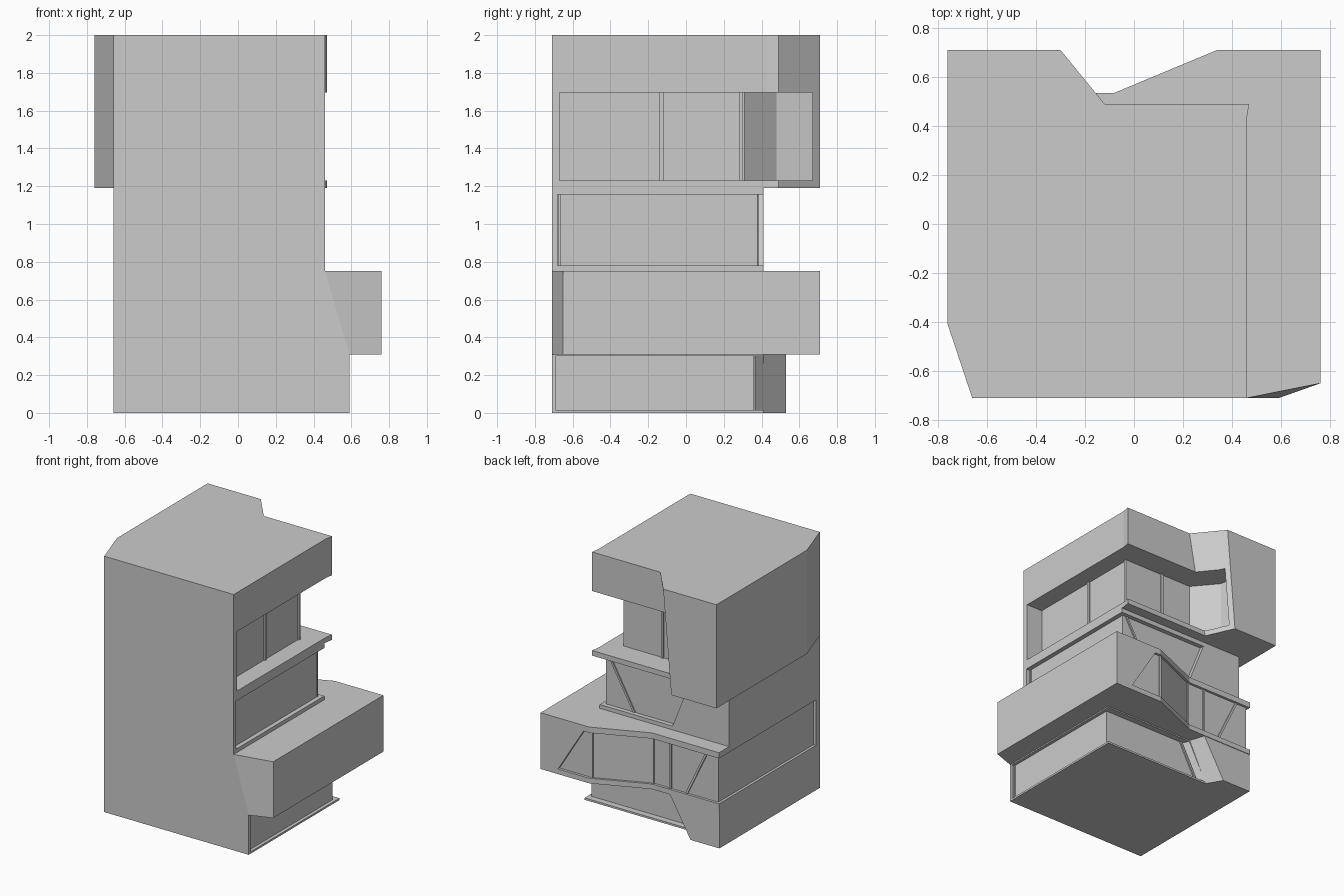
import bpy, bmesh
from mathutils import Vector

if "Cube" in bpy.data.objects:
    bpy.data.objects.remove(bpy.data.objects["Cube"])

grey = bpy.data.materials.new("concrete_grey")
grey.diffuse_color = (0.6, 0.6, 0.6, 1)
grey.use_nodes = True
grey.node_tree.nodes["Principled BSDF"].inputs["Base Color"].default_value = grey.diffuse_color


def loft(name, low, z0, high, z1):
    """Solid between a lower and an upper outline with equal point counts."""
    bm = bmesh.new()
    a = [bm.verts.new((x, y, z0)) for x, y in low]
    b = [bm.verts.new((x, y, z1)) for x, y in high]
    n = len(a)
    bm.faces.new(a[::-1])
    bm.faces.new(b)
    for i in range(n):
        j = (i + 1) % n
        bm.faces.new((a[i], a[j], b[j], b[i]))
    bmesh.ops.recalc_face_normals(bm, faces=bm.faces)
    me = bpy.data.meshes.new(name)
    bm.to_mesh(me)
    bm.free()
    me.materials.append(grey)
    ob = bpy.data.objects.new(name, me)
    bpy.context.collection.objects.link(ob)
    return ob


def carve(ob, cutter):
    """Cut a window recess out of a storey."""
    mod = ob.modifiers.new("recess", 'BOOLEAN')
    mod.operation = 'DIFFERENCE'
    mod.solver = 'EXACT'
    mod.object = cutter
    bpy.context.view_layer.objects.active = ob
    bpy.ops.object.modifier_apply(modifier=mod.name)
    bpy.data.objects.remove(cutter, do_unlink=True)


def bar(name, p, q, t=0.016):
    """Thin square window bar from p to q."""
    p, q = Vector(p), Vector(q)
    d = q - p
    bm = bmesh.new()
    bmesh.ops.create_cube(bm, size=1)
    bmesh.ops.scale(bm, vec=(t, t, d.length), verts=bm.verts)
    bmesh.ops.rotate(bm, cent=(0, 0, 0), verts=bm.verts,
                     matrix=d.to_track_quat('Z', 'Y').to_matrix())
    bmesh.ops.translate(bm, vec=(p + q) / 2, verts=bm.verts)
    me = bpy.data.meshes.new(name)
    bm.to_mesh(me)
    bm.free()
    me.materials.append(grey)
    bpy.context.collection.objects.link(bpy.data.objects.new(name, me))


# Ground storey, with a leaning step in its back wall
def ground_outline(a, b):
    return [(-.66, -.71), (.59, -.71), (.59, .41), (a, .41), (b, .53), (-.66, .53)]


def ground_recess(a):
    return [(.565, -.69), (.9, -.69), (.9, .42), (a - .03, .42), (a, .36), (.565, .36)]


ground = loft("ground_storey", ground_outline(-.34, -.41), 0, ground_outline(-.19, -.23), .31)
carve(ground, loft("cutter", ground_recess(-.31), .015, ground_recess(-.16), .30))


# Second storey, projecting to the right and back
def second_outline(x):
    return [(-.66, -.71), (x, -.71), (.76, -.65), (.76, .71), (.34, .71),
            (-.08, .535), (-.66, .535)]


def second_recess(x):
    return [(x, .9), (x, .69), (.335, .69), (-.08, .515), (-.64, .515),
            (-.64, -.66), (-.9, -.66), (-.9, .9)]


second = loft("second_storey", second_outline(.59), .31, second_outline(.46), .75)
carve(second, loft("cutter", second_recess(.61), .35, second_recess(.39), .705))


# Third storey
third_outline = [(-.66, -.71), (.46, -.71), (.46, .41), (-.66, .41)]


def third_recess(x):
    return [(.425, -.68), (.9, -.68), (.9, .8), (x, .8), (x, .375), (.425, .375)]


third = loft("third_storey", third_outline, .75, third_outline, 1.19)
carve(third, loft("cutter", third_recess(-.17), .78, third_recess(-.32), 1.155))


# Top storey, overhanging left and back, with a notch and deep terrace
def top_outline(a, b):
    return [(-.66, -.71), (.46, -.71), (.46, .43), (.47, .49), (a, .49), (b, .71),
            (-.76, .71), (-.76, -.41)]


terrace = [(.32, -.67), (.9, -.67), (.9, .67), (-.46, .67), (-.43, .48),
           (-.28, .30), (.32, .30)]
top = loft("top_storey", top_outline(-.27, -.37), 1.19, top_outline(-.12, -.30), 2.0)
carve(top, loft("cutter", terrace, 1.23, terrace, 1.695))

# Window bars of the top storey
for x, y in ((.32, -.13), (.32, .29), (-.01, .30)):
    bar("top_window_bar", (x, y, 1.23), (x, y, 1.695), .02)

# Window bars of the third storey
bar("third_slanted_bar", (.18, .377, .78), (.39, .377, 1.155))
bar("third_corner_bar", (.42, .37, .78), (.42, .37, 1.155))
bar("third_front_bar", (.425, -.67, .78), (.425, -.67, 1.155))

# Window bars of the second storey
for x, y in ((.33, .688), (-.08, .517), (-.23, .517)):
    bar("second_window_bar", (x, y, .35), (x, y, .705))
bar("second_slanted_bar", (-.37, .517, .35), (-.54, .517, .705))

# Window bars of the ground storey
bar("ground_slanted_bar", (-.29, .362, .015), (-.14, .362, .30))
bar("ground_front_bar", (.567, -.685, .015), (.567, -.685, .30), .01)
